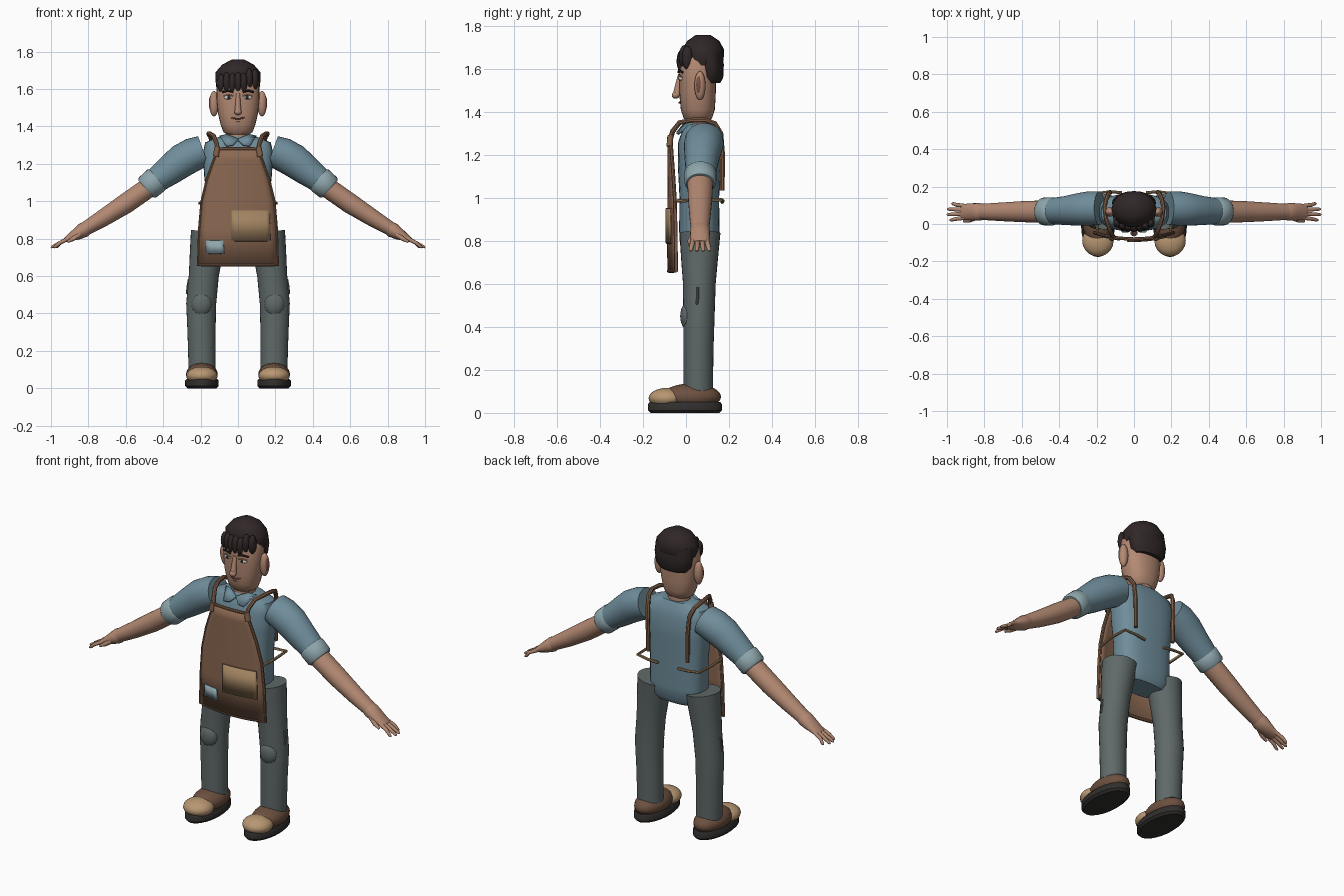
import bpy, bmesh, math
from mathutils import Vector

COLORS = dict(skin=(.45, .25, .17), shirt=(.16, .27, .33), cuff=(.27, .38, .41), trouser=(.115, .14, .14),
              apron=(.26, .14, .085), pocket=(.36, .23, .12), strap=(.22, .115, .065), hair=(.03, .02, .02),
              shoe=(.15, .08, .05), toe=(.48, .31, .17), sole=(.03, .028, .026), white=(.8, .78, .75),
              lip=(.2, .08, .06))
MATS = {}
for key, c in COLORS.items():
    MATS[key] = bpy.data.materials.new(key)
    MATS[key].diffuse_color = (*c, 1)


def finish(name, bm, mat):
    bmesh.ops.recalc_face_normals(bm, faces=bm.faces)
    me = bpy.data.meshes.new(name)
    bm.to_mesh(me)
    bm.free()
    me.materials.append(MATS[mat])
    ob = bpy.data.objects.new(name, me)
    bpy.context.collection.objects.link(ob)
    return ob


def loft(name, rings, mat, n=28, power=2.0):
    """Skin rings (x, y, z, radius across, radius in y); each ring contains the y axis."""
    bm = bmesh.new()
    pts = [Vector(r[:3]) for r in rings]
    Y, loops = Vector((0, 1, 0)), []
    for i, r in enumerate(rings):
        t = pts[min(i + 1, len(pts) - 1)] - pts[max(i - 1, 0)]
        v = t.cross(Y).normalized()
        loop = []
        for k in range(n):
            a = 2 * math.pi * k / n
            c, s = math.cos(a), math.sin(a)
            p = pts[i] + v * r[3] * math.copysign(abs(c) ** (2 / power), c) \
                + Y * r[4] * math.copysign(abs(s) ** (2 / power), s)
            loop.append(bm.verts.new(p))
        loops.append(loop)
    for a, b in zip(loops, loops[1:]):
        for k in range(n):
            bm.faces.new((a[k], a[(k + 1) % n], b[(k + 1) % n], b[k]))
    bm.faces.new(loops[0])
    bm.faces.new(loops[-1])
    return finish(name, bm, mat)


def ball(name, c, r, mat, u=20, v=12):
    bm = bmesh.new()
    bmesh.ops.create_uvsphere(bm, u_segments=u, v_segments=v, radius=1)
    for w in bm.verts:
        w.co = Vector((w.co.x * r[0] + c[0], w.co.y * r[1] + c[1], w.co.z * r[2] + c[2]))
    return finish(name, bm, mat)


def tube(name, pts, r, mat, cyclic=False):
    cu = bpy.data.curves.new(name, 'CURVE')
    cu.dimensions, cu.bevel_depth, cu.bevel_resolution, cu.use_fill_caps = '3D', r, 2, True
    sp = cu.splines.new('POLY')
    sp.points.add(len(pts) - 1)
    for p, co in zip(sp.points, pts):
        p.co = (*co, 1)
    sp.use_cyclic_u = cyclic
    cu.materials.append(MATS[mat])
    ob = bpy.data.objects.new(name, cu)
    bpy.context.collection.objects.link(ob)
    return ob


def apron_y(x):
    return -.08 + .03 * (x / .2) ** 2


def panel(name, rows, off, thick, mat, rim, rim_mat, cols=10):
    """Curved cloth panel from rows (z, left x, right x), with a rolled hem."""
    bm = bmesh.new()
    g = [[bm.verts.new((x, apron_y(x) - off, z)) for x in (l + (r - l) * k / cols for k in range(cols + 1))]
         for z, l, r in rows]
    for a, b in zip(g, g[1:]):
        for k in range(cols):
            bm.faces.new((a[k], a[k + 1], b[k + 1], b[k]))
    edge = g[0] + [r[-1] for r in g[1:-1]] + g[-1][::-1] + [r[0] for r in g[-2:0:-1]]
    path = [v.co.copy() for v in edge]
    ob = finish(name, bm, mat)
    sol = ob.modifiers.new('thickness', 'SOLIDIFY')
    sol.thickness, sol.offset = thick, 0
    tube(name + '_hem', path, rim, rim_mat, True)


# head, neck and hair
loft('head', [(0, .055, 1.355, .055, .05), (0, .055, 1.37, .078, .066), (0, .055, 1.41, .093, .079),
              (0, .054, 1.47, .107, .084), (0, .054, 1.55, .115, .086), (0, .056, 1.64, .113, .086),
              (0, .06, 1.7, .08, .065)], 'skin', power=2.3)
loft('neck', [(0, .06, 1.3, .065, .06), (0, .06, 1.4, .06, .056)], 'skin')
loft('hair_cap', [(0, .075, 1.615, .113, .085), (0, .078, 1.64, .12, .097), (0, .08, 1.69, .12, .097),
                  (0, .08, 1.73, .085, .075), (0, .08, 1.757, .035, .035)], 'hair', 16)
loft('hair_back', [(0, .12, 1.535, .085, .04), (0, .115, 1.56, .108, .058), (0, .112, 1.62, .118, .064),
                   (0, .105, 1.68, .115, .06)], 'hair', 20)
for i in range(7):
    x = -.09 + i * .03
    ball(f'fringe_lock_{i}', (x, -.018 + 3 * x * x, 1.632 + .004 * (i % 2) + .02 * (i > 4)),
         (.021, .026, .055 - .006 * (i == 0)), 'hair', 12, 8)

# face
loft('nose_bridge', [(0, -.025, 1.575, .011, .012), (0, -.036, 1.52, .014, .016), (0, -.045, 1.475, .018, .018)],
     'skin', 12)
ball('nose_tip', (0, -.048, 1.478), (.02, .018, .017), 'skin')
tube('mouth', [(-.035, -.022, 1.447), (-.012, -.032, 1.442), (.012, -.032, 1.442), (.035, -.022, 1.449)], .004, 'lip')
for i in range(7):
    for j in range(2):
        x = -.03 + .01 * i
        ball('stubble', (x, -.024 + 8 * x * x + .006 * j, 1.425 - .018 * j), (.002, .003, .003), 'hair', 6, 4)

# shirt body and collar
loft('shirt', [(0, .062, .75, .13, .07), (0, .062, .78, .158, .09), (0, .062, .85, .168, .094),
               (0, .062, 1.0, .168, .092), (0, .062, 1.15, .182, .1), (0, .062, 1.26, .188, .098),
               (0, .063, 1.315, .175, .08), (0, .064, 1.345, .1, .062)], 'shirt', 32, 2.7)

# apron with pocket and patch
panel('apron', [(1.28, -.105, .105), (1.22, -.128, .128), (1.12, -.163, .163), (1.0, -.192, .192),
                (.85, -.205, .205), (.66, -.213, .213)], 0, .014, 'apron', .009, 'strap')
panel('apron_pocket', [(.95, -.035, .168), (.79, -.035, .172)], .01, .012, 'pocket', .004, 'strap')
panel('apron_patch', [(.788, -.168, -.08), (.722, -.17, -.075)], .009, .008, 'cuff', .003, 'shirt', 4)

for s, side in ((-1, 'right'), (1, 'left')):
    # ear, eye, brow, collar wing
    ball(side + '_ear', (s * .128, .065, 1.522), (.026, .026, .068), 'skin')
    ball(side + '_ear_hollow', (s * .144, .06, 1.525), (.012, .013, .042), 'lip')
    ball(side + '_eye', (s * .05, -.022, 1.556), (.024, .011, .012), 'white')
    ball(side + '_iris', (s * .048, -.03, 1.556), (.009, .006, .01), 'hair', 12, 8)
    tube(side + '_eyelid', [(s * .024, -.031, 1.563), (s * .05, -.032, 1.57), (s * .076, -.02, 1.562)], .004, 'skin')
    tube(side + '_brow', [(s * .025, -.034, 1.585), (s * .055, -.032, 1.592), (s * .082, -.016, 1.584)], .006, 'hair')
    bm = bmesh.new()
    bm.faces.new([bm.verts.new(p) for p in ((0, -.022, 1.335), (s * .03, -.045, 1.305), (s * .065, -.045, 1.3),
                                            (s * .1, .03, 1.35), (s * .06, .01, 1.36))])
    finish(side + '_collar', bm, 'shirt').modifiers.new('thickness', 'SOLIDIFY').thickness = .012

    # sleeve, rolled cuff, forearm
    loft(side + '_sleeve', [(s * .185, .085, 1.27, .083, .09), (s * .24, .083, 1.25, .09, .092),
                            (s * .3, .078, 1.217, .09, .087), (s * .37, .072, 1.163, .08, .077),
                            (s * .46, .068, 1.095, .064, .068)], 'shirt')
    loft(side + '_cuff', [(s * .43, .067, 1.12, .066, .069), (s * .437, .067, 1.114, .073, .075),
                          (s * .483, .067, 1.074, .071, .074), (s * .492, .067, 1.066, .062, .065)], 'cuff')
    loft(side + '_forearm', [(s * .48, .066, 1.072, .054, .06), (s * .6, .066, .988, .054, .056),
                             (s * .72, .065, .911, .046, .049), (s * .83, .065, .845, .036, .042)], 'skin')
    # hand
    loft(side + '_palm', [(s * .807, .065, .858, .036, .043), (s * .825, .065, .847, .041, .047),
                          (s * .86, .065, .826, .033, .046), (s * .9, .065, .805, .02, .043),
                          (s * .925, .065, .792, .011, .038)], 'skin', 20)
    for i in range(4):
        d, reach = i - 1.5, (.985, 1.0, .998, .975)[i]
        y0, y1 = .065 + d * .021, .065 + d * .029
        loft(f'{side}_finger_{i}', [(s * .9, y0, .804, .011, .011), (s * .95, (y0 + y1) / 2, .779, .01, .011),
                                    (s * (reach - .008), y1, .757, .008, .009), (s * reach, y1, .752, .004, .004)],
             'skin', 10)
    loft(side + '_thumb', [(s * .845, .034, .825, .015, .015), (s * .88, .02, .8, .012, .013),
                           (s * .912, .016, .782, .006, .007)], 'skin', 10)

    # trouser leg with knee bump and creases
    loft(side + '_trouser_leg', [(s * .155, .065, .835, .097, .095), (s * .17, .063, .72, .088, .086),
                                 (s * .183, .062, .6, .08, .076), (s * .197, .06, .45, .08, .073),
                                 (s * .195, .058, .3, .075, .07), (s * .192, .057, .1, .072, .068)], 'trouser')
    ball(side + '_knee', (s * .195, .01, .45), (.055, .037, .065), 'trouser')
    for d in (-1, 1):
        x = s * .195 + d * .045
        tube(side + '_knee_fold', [(x - d * .012, -.007, .475), (x, 0, .455), (x - d * .012, -.007, .432)], .006, 'trouser')
    tube(side + '_side_crease', [(s * .262, .055, .585), (s * .27, .055, .54), (s * .272, .05, .505)], .006, 'trouser')

    # shoe
    loft(side + '_sole', [(s * .193, -.005, 0, .078, .16), (s * .193, -.005, .012, .09, .172),
                          (s * .193, -.005, .04, .09, .172), (s * .193, -.005, .05, .082, .165)], 'sole')
    ball(side + '_shoe_upper', (s * .193, .025, .075), (.085, .138, .062), 'shoe')
    ball(side + '_toe_cap', (s * .193, -.09, .068), (.084, .084, .048), 'toe')

    # apron straps over the shoulder and waist ties round the side
    tube(side + '_strap', [(s * .105, -.075, 1.265), (s * .115, -.062, 1.31), (s * .13, -.03, 1.35),
                           (s * .15, .03, 1.362), (s * .158, .09, 1.362), (s * .148, .135, 1.345),
                           (s * .135, .162, 1.3), (s * .13, .17, 1.2), (s * .128, .168, 1.035)], .012, 'strap')
    loft(side + '_strap_loop', [(s * .118, -.077, 1.24, .016, .014), (s * .11, -.072, 1.29, .016, .014)], 'strap', 12)
    tube(side + '_waist_tie', [(s * .193, -.052, .985), (s * .205, .05, .99), (s * .2, .165, .992),
                               (s * .13, .172, .985), (s * .065, .168, .98)], .008, 'pocket')

# turn curves into meshes and smooth everything
bpy.ops.object.select_all(action='DESELECT')
curves = [o for o in bpy.context.scene.objects if o.type == 'CURVE']
for o in curves:
    o.select_set(True)
bpy.context.view_layer.objects.active = curves[0]
bpy.ops.object.convert(target='MESH')
bpy.ops.object.select_all(action='SELECT')
bpy.ops.object.shade_smooth_by_angle(angle=math.radians(40))
